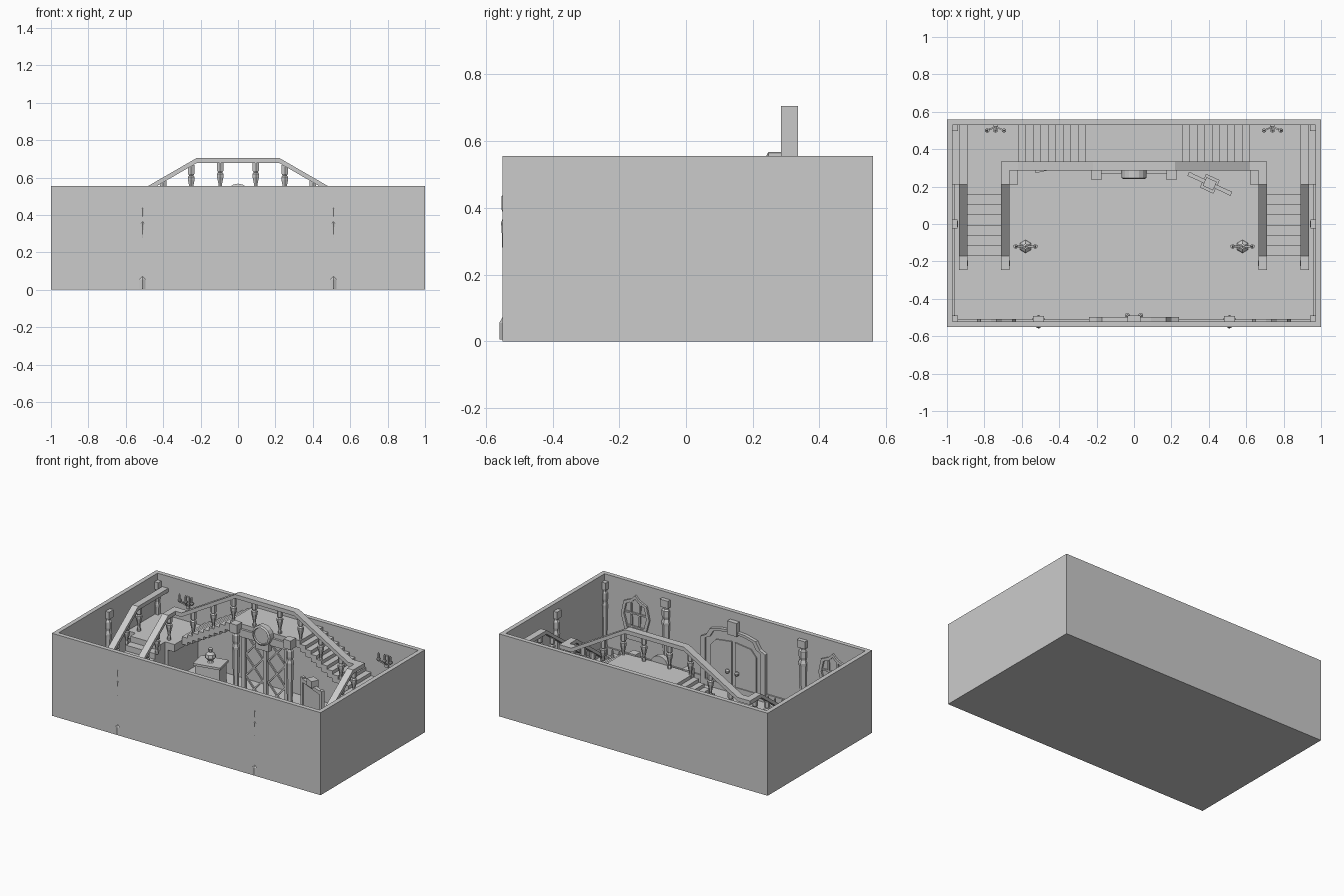
import bpy, bmesh, math
from mathutils import Vector, Matrix

if "Cube" in bpy.data.objects:
    bpy.data.objects.remove(bpy.data.objects["Cube"])


def finish(name, bm, M=None):
    bmesh.ops.recalc_face_normals(bm, faces=bm.faces)
    me = bpy.data.meshes.new(name)
    if M:
        bm.transform(M)
    bm.to_mesh(me)
    bm.free()
    ob = bpy.data.objects.new(name, me)
    bpy.context.collection.objects.link(ob)
    return ob


def box(name, x0, x1, y0, y1, z0, z1, M=None):
    bm = bmesh.new()
    bmesh.ops.create_cube(bm, size=1)
    for v in bm.verts:
        v.co = ((x0 + x1) / 2 + v.co.x * (x1 - x0), (y0 + y1) / 2 + v.co.y * (y1 - y0),
                (z0 + z1) / 2 + v.co.z * (z1 - z0))
    return finish(name, bm, M)


def prism(name, pts, axis, a, b, M=None):
    """Closed profile extruded from a to b; 'y' profiles are (x,z), 'x' profiles are (y,z)."""
    bm = bmesh.new()
    put = (lambda p, t: (p[0], t, p[1])) if axis == 'y' else (lambda p, t: (t, p[0], p[1]))
    lo, hi = [[bm.verts.new(put(p, t)) for p in pts] for t in (a, b)]
    n = len(pts)
    bm.faces.new(lo)
    bm.faces.new(hi)
    for i in range(n):
        bm.faces.new((lo[i], lo[(i + 1) % n], hi[(i + 1) % n], hi[i]))
    return finish(name, bm, M)


def lathe(name, prof, x, y, z, n=6, M=None):
    bm = bmesh.new()
    rings = []
    for r, h in prof:
        rings.append([bm.verts.new((x + r * math.sin(2 * math.pi * i / n),
                                    y + r * math.cos(2 * math.pi * i / n), z + h)) for i in range(n)])
    for A, B in zip(rings, rings[1:]):
        for i in range(n):
            bm.faces.new((A[i], A[(i + 1) % n], B[(i + 1) % n], B[i]))
    bm.faces.new(rings[0])
    bm.faces.new(rings[-1])
    return finish(name, bm, M)


def bar(name, p, q, w, M=None):
    p, q = Vector(p), Vector(q)
    R = Matrix.Translation((p + q) / 2) @ (q - p).to_track_quat('Z', 'Y').to_matrix().to_4x4()
    L = (q - p).length / 2
    return box(name, -w, w, -w, w, -L, L, (M @ R) if M else R)


def band(name, path, t, axis, a, b):
    """Rail of vertical thickness t following the top path."""
    return prism(name, path + [(u, v - t) for u, v in reversed(path)], axis, a, b)


def ring(name, outer, k, axis, a, b):
    """Frame: outline with its scaled copy cut out of the middle."""
    c = [sum(p[i] for p in outer) / len(outer) for i in (0, 1)]
    inner = [(c[0] + (p[0] - c[0]) * k, c[1] + (p[1] - c[1]) * k) for p in outer]
    n = len(outer)
    for i in range(n):
        j = (i + 1) % n
        prism(f"{name}_{i}", [outer[i], outer[j], inner[j], inner[i]], axis, a, b)


LAND, DECK, TOP = 0.29, 0.52, 0.705
RAIL = TOP - 0.4 * 0.577

# room shell
box("floor", -1, 1, -.55, .56, 0, .02)
box("front_wall", -1, 1, -.55, -.52, .02, .555)
box("back_wall", -1, 1, .53, .56, .02, .555)
for s in (-1, 1):
    box("side_wall", min(s, s * .97), max(s, s * .97), -.52, .53, .02, .555)
    box("side_skirting", min(s * .97, s * .96), max(s * .97, s * .96), -.52, .53, .02, .07)
box("front_skirting", -.97, .97, -.52, -.51, .02, .07)

# wall columns
COL = [(.037, 0), (.037, .05), (.026, .07), (.022, .1), (.03, .33), (.032, .35), (.024, .37),
       (.03, .39), (.03, .43), (.02, .44), (.02, .47)]


def column(x, y, k=1):
    lathe("column", [(r * k, h) for r, h in COL], x, y, .005)
    box("column_cap", x - .03 * k, x + .03 * k, max(y - .03 * k, -.54), y + .03 * k, .46, .51)


for s in (-1, 1):
    column(s * .51, -.5225)
    column(s * .96, -.508, .6)
    column(s * .96, .515, .6)
    column(s * .967, 0, .8)

# balcony deck, landings and flights
BAL = [(.012, 0), (.012, .02), (.008, .03), (.011, .05), (.02, .085), (.021, .1), (.013, .108), (.019, .115), (.019, .16)]


def baluster(x, y, z, h):
    lathe("baluster", [(r, t * h / .16) for r, t in BAL], x, y, z)


box("balcony_deck", -.22, .22, .285, .53, .47, DECK)
for s in (-1, 1):
    box("landing", min(s * .62, s * .97), max(s * .62, s * .97), .21, .53, LAND - .05, LAND)
    box("landing_wall", min(s * .67, s * .7), max(s * .67, s * .7), .21, .53, .02, LAND - .05)
    # upper flight, stepped above and below
    n, top = 10, []
    for i in range(n):
        z = LAND + (i + 1) * (DECK - LAND) / n
        top += [(s * (.62 - .04 * i), z), (s * (.58 - .04 * i), z)]
    prism("upper_flight", top + [(x, z - .05) for x, z in reversed(top)], 'y', .29, .53)
    # lower flight, solid to the floor
    top = []
    for i in range(7):
        z = .02 + (i + 1) * .27 / 7
        y = -.17 + i * .38 / 7
        top += [(y, z), (y + .38 / 7, z)]
    prism("lower_flight", top + [(.21, .02), (-.17, .02)], 'x', s * .69, s * .91)
    # lower handrails
    for xa, xb, end in ((.665, .71, .335), (.89, .935, .53)):
        path = [(-.245, RAIL - .28), (-.17, RAIL - .28), (.21, RAIL), (end, RAIL)]
        band("lower_handrail", path, .026, 'x', s * xa, s * xb)
        xm = s * (xa + xb) / 2
        for y in (-.1, .01, .12):
            zf = .04 + (y + .17) * .71
            baluster(xm, y, zf, RAIL - .28 + (y + .17) * .737 - .02 - zf)
        baluster(xm, .25, LAND, RAIL - LAND - .02)
        lathe("newel_post", [(.028, 0), (.028, .05), (.016, .06), (.022, .12), (.026, .175)], xm, -.21, .02)
    # upper balusters
    for x in (.095, .25, .4, .55):
        drop = max(0, x - .22) * .577
        baluster(s * x, .31, DECK - drop - .01, TOP - DECK - .01)
band("upper_handrail", [(-.71, RAIL), (-.62, RAIL), (-.22, TOP), (.22, TOP), (.62, RAIL), (.71, RAIL)],
     .027, 'y', .285, .335)

# balcony posts, lattice screen and clock
for s in (-1, 1):
    lathe("balcony_post", [(r * .8, h) for r, h in COL], s * .2, .265, .02)
    box("balcony_post_cap", s * .2 - .027, s * .2 + .027, .235, .29, .47, .53)
    box("screen_stile", s * .16 - .012, s * .16 + .012, .285, .305, .02, .47)
    for i in range(3):
        z = .03 + i * .145
        for a, b in ((.02, .15), (.15, .02)):
            bar("lattice_bar", (s * a, .295, z), (s * b, .295, z + .145), .005)
box("screen_mullion", -.012, .012, .285, .305, .02, .47)
box("screen_lintel", -.18, .18, .27, .3, .44, .49)
turn = Matrix.Translation((0, .285, .5)) @ Matrix.Rotation(math.pi / 2, 4, 'X')
lathe("clock_rim", [(.067, 0), (.067, .038), (.055, .045), (.052, .035)], 0, 0, 0, 16, turn)
box("clock_bracket", -.05, .05, .255, .29, .4, .45)

# front doors with stepped arch frame
arch = [(-.24, .02), (-.24, .34), (-.2, .36), (-.17, .41), (-.09, .43), (0, .437),
        (.09, .43), (.17, .41), (.2, .36), (.24, .34), (.24, .02)]
prism("door_surround", arch, 'y', -.525, -.51)
ring("door_frame", arch, .86, 'y', -.525, -.497)
box("keystone", -.035, .035, -.525, -.488, .41, .5)
for s in (-1, 1):
    leaf = [(s * .012, .05), (s * .17, .05), (s * .17, .3), (s * .13, .345), (s * .012, .36)]
    prism("door_leaf", leaf, 'y', -.52, -.503)
    lathe("door_knob", [(.006, -.014), (.014, -.006), (.014, .006), (.006, .014)], s * .035, -.49, .16, 8)

# shield windows on the front wall
for s in (-1, 1):
    c = s * .735
    shield = [(c - .06, .17), (c - .105, .33), (c - .085, .42), (c - .03, .445), (c, .475),
              (c + .03, .445), (c + .085, .42), (c + .105, .33), (c + .06, .17)]
    ring("window_frame", shield, .8, 'y', -.522, -.507)
    for dx in (-.035, .035):
        bar("window_mullion", (c + dx * .7, -.515, .18), (c + dx, -.515, .43), .005)
    for z in (.26, .35):
        bar("window_crossbar", (c - .085, -.515, z), (c + .085, -.515, z), .005)

# candle sconces on the back wall, and floor candelabra
CANDLE = [(.004, 0), (.013, .012), (.013, .018), (.006, .02), (.006, .05), (.001, .06)]
for s in (-1, 1):
    c = s * .74
    box("sconce_plate", c - .012, c + .012, .52, .532, .38, .46)
    for d in (-.045, 0, .045):
        bar("sconce_arm", (c, .52, .4), (c + d, .5, .425), .004)
        lathe("sconce_candle", CANDLE, c + d, .5, .42)
    c = s * .58
    lathe("candelabrum_stem", [(.035, 0), (.03, .015), (.01, .03), (.008, .1), (.015, .12), (.007, .14),
                               (.007, .2), (.016, .22)], c, -.12, .02)
    for d in (-.052, 0, .052):
        bar("candelabrum_arm", (c, -.12, .19), (c + d, -.12, .23), .005)
        lathe("candelabrum_candle", CANDLE, c + d, -.12, .23)

# angled portrait leaning on a stand
P = Matrix.Translation((.405, .215, .02)) @ Matrix.Rotation(math.radians(-25), 4, 'Z')
box("portrait_panel", -.11, .11, -.006, .006, .05, .26, P)
for s in (-1, 1):
    box("portrait_side", s * .115 - .012, s * .115 + .012, -.012, .012, 0, .28, P)
for z in (.05, .26):
    box("portrait_rail", -.11, .11, -.011, .011, z - .012, z + .012, P)
box("portrait_crest", -.03, .03, -.025, .025, .265, .31, P)
box("portrait_foot", -.04, .04, -.04, .04, 0, .04, P)

# cabinet and urn below the left flight
C = Matrix.Translation((-.45, .35, .02)) @ Matrix.Rotation(math.radians(12), 4, 'Z')
box("cabinet_body", -.08, .08, -.05, .06, 0, .13, C)
box("cabinet_top", -.09, .09, -.06, .07, .13, .145, C)
lathe("urn", [(.02, .145), (.012, .155), (.035, .18), (.03, .2), (.012, .215), (.016, .235)], 0, 0, 0, 8, C)
